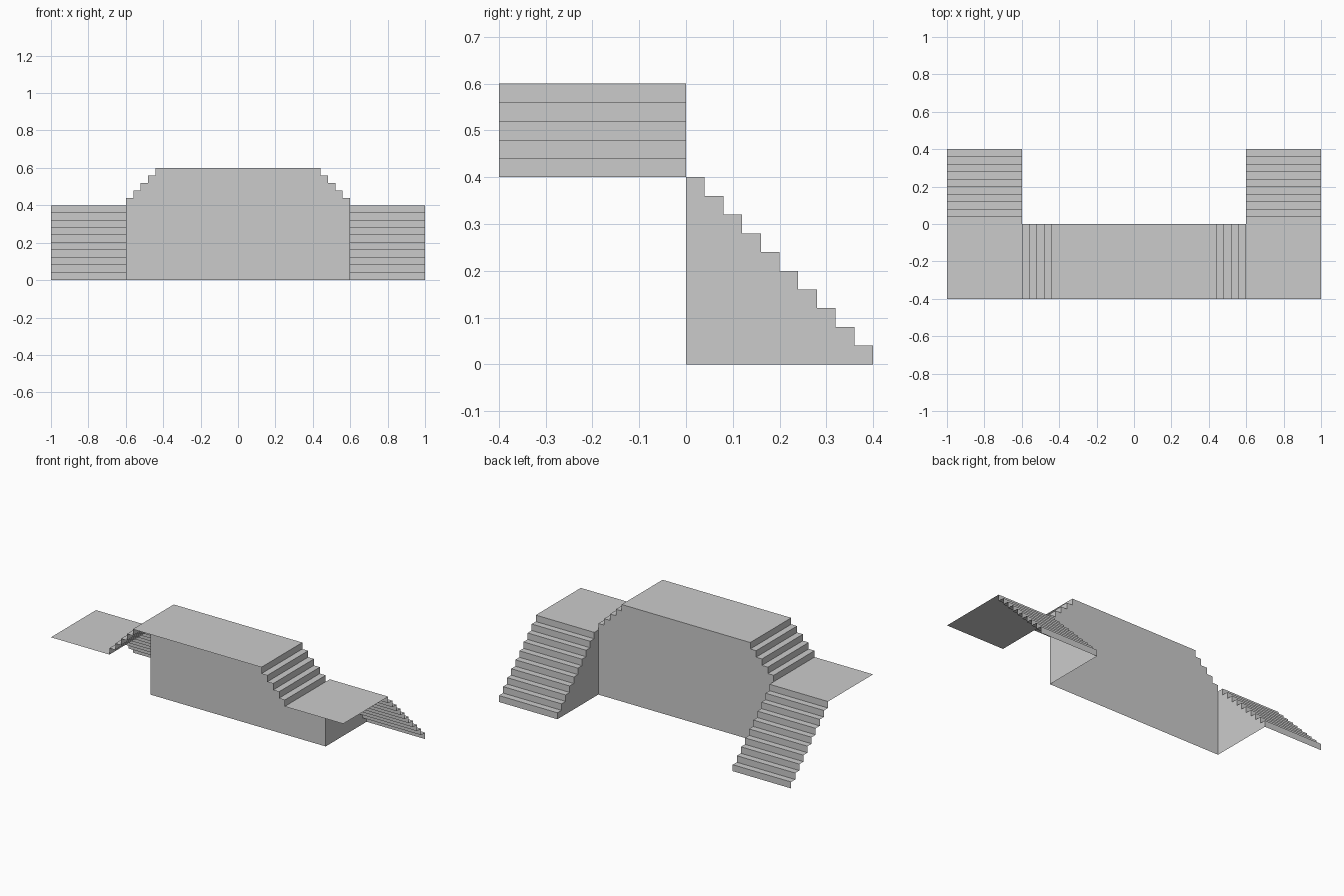
import bpy
import bmesh

if "Cube" in bpy.data.objects:
    bpy.data.objects.remove(bpy.data.objects["Cube"])

STEP = 0.04          # rise and run of every step
INNER, OUTER = 0.6, 1.0
DEPTH = 0.4


def finish(name, bm):
    mesh = bpy.data.meshes.new(name)
    bm.to_mesh(mesh)
    bm.free()
    obj = bpy.data.objects.new(name, mesh)
    bpy.context.collection.objects.link(obj)
    return obj


def ribbon(name, path, sweep):
    """Open sheet: a profile path swept along one vector."""
    bm = bmesh.new()
    a = [bm.verts.new(p) for p in path]
    b = [bm.verts.new([c + s for c, s in zip(p, sweep)]) for p in path]
    for i in range(len(path) - 1):
        bm.faces.new((a[i], a[i + 1], b[i + 1], b[i]))
    return finish(name, bm)


def panel(name, outline):
    """Single flat wall from an outline."""
    bm = bmesh.new()
    bm.faces.new([bm.verts.new(p) for p in outline])
    return finish(name, bm)


def descend(start, top, count):
    """Step profile: tread then riser, repeated downwards."""
    pts = []
    for i in range(count):
        edge = start + (i + 1) * STEP
        pts += [(edge, top - i * STEP), (edge, top - (i + 1) * STEP)]
    return pts


def mirror_x(obj):
    mod = obj.modifiers.new("mirror", 'MIRROR')
    mod.use_clip = False
    mod.use_mirror_merge = False


# Raised platform with short end steps and a landing on each side
half = [(0.44, 0.6), (0.44, 0.56)] + descend(0.44, 0.56, 4)
profile = [(-x, z) for x, z in reversed(half)] + half
deck = [(-OUTER, 0.4)] + profile + [(OUTER, 0.4)]
ribbon("platform_and_landings", [(x, -DEPTH, z) for x, z in deck], (0, DEPTH, 0))

# Back wall under the platform
outline = [(-INNER, 0)] + profile + [(INNER, 0)]
panel("back_wall", [(x, 0, z) for x, z in outline])

# Side flights going down at the back, and their inner walls
flight = [(0, 0.4)] + descend(0, 0.4, 10)
mirror_x(ribbon("stair_flights", [(OUTER, y, z) for y, z in flight],
                (INNER - OUTER, 0, 0)))
mirror_x(panel("stair_inner_walls", [(INNER, y, z) for y, z in [(0, 0)] + flight[::-1]][::-1]))
